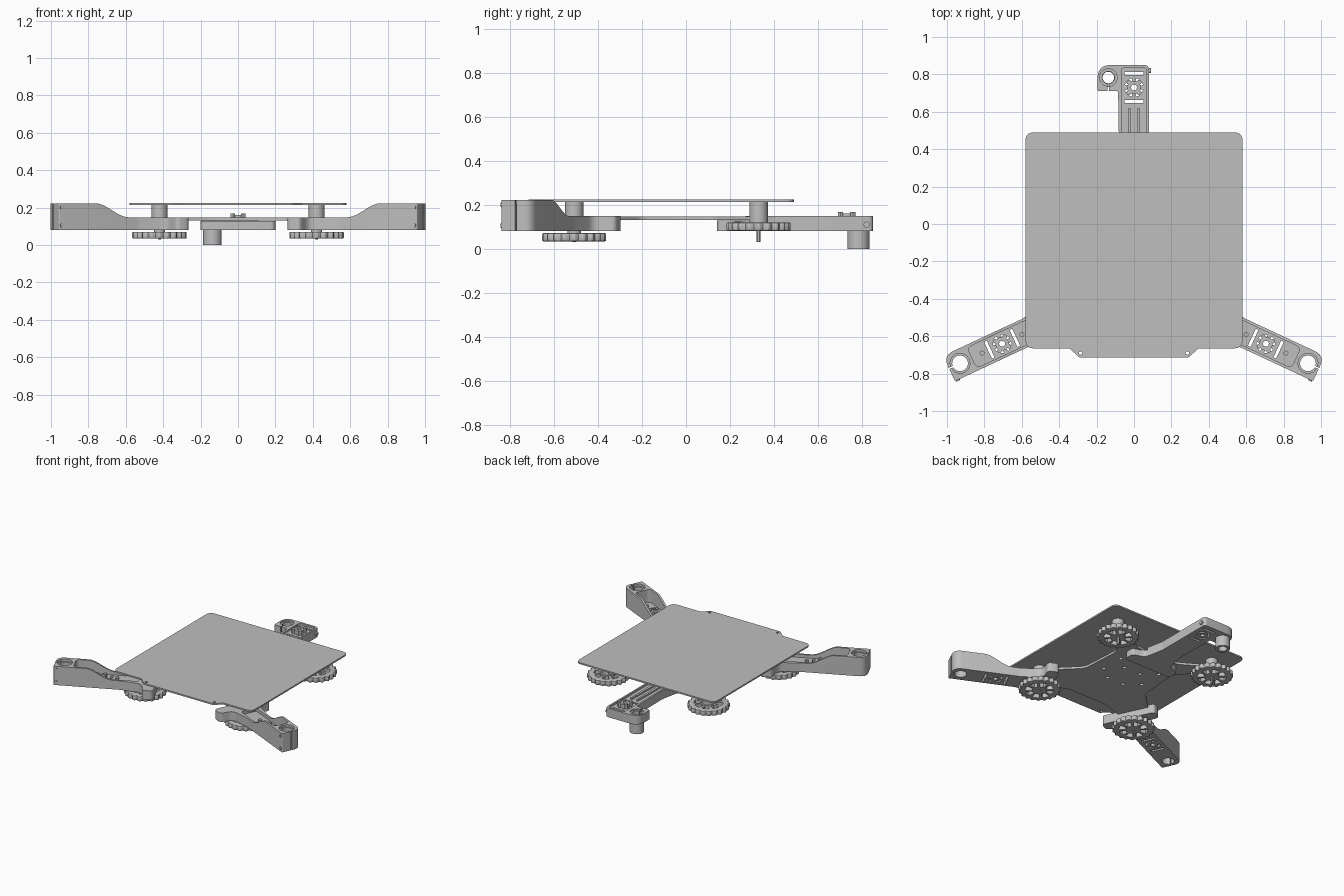
import bpy, bmesh, math
from mathutils import Matrix, Vector

if "Cube" in bpy.data.objects:
    bpy.data.objects.remove(bpy.data.objects["Cube"])

grey = bpy.data.materials.new("plain grey")
grey.use_nodes = True
COLOUR = (0.52, 0.52, 0.52, 1)
grey.diffuse_color = COLOUR
grey.node_tree.nodes["Principled BSDF"].inputs["Base Color"].default_value = COLOUR

IDENT = Matrix()
parts = []


def rounded(corners, steps=6):
    """Outline from (x, y, radius) corners, each corner softened."""
    out = []
    for i, (x, y, r) in enumerate(corners):
        p = Vector((x, y))
        a = (Vector(corners[i - 1][:2]) - p).normalized()
        b = (Vector(corners[(i + 1) % len(corners)][:2]) - p).normalized()
        t = r / math.tan(a.angle(b) / 2)
        for k in range(steps + 1):
            s = k / steps
            out.append(p + a * t * (1 - s) ** 2 + b * t * s ** 2)
    return out


def circle(r, n=32, x=0, y=0):
    return [(x + r * math.cos(math.tau * i / n), y + r * math.sin(math.tau * i / n)) for i in range(n)]


def box(x0, x1, y0, y1):
    return [(x0, y0), (x1, y0), (x1, y1), (x0, y1)]


def sector(r0, r1, a0, a1, n=8):
    angles = [a0 + (a1 - a0) * i / n for i in range(n + 1)]
    return ([(r1 * math.cos(a), r1 * math.sin(a)) for a in angles]
            + [(r0 * math.cos(a), r0 * math.sin(a)) for a in reversed(angles)])


def prism(name, outlines, z0, z1, frame=IDENT):
    """Extrude one or more outlines from z0 to z1 in the given frame."""
    bm = bmesh.new()
    for pts in outlines:
        low = [bm.verts.new((p[0], p[1], z0)) for p in pts]
        high = [bm.verts.new((p[0], p[1], z1)) for p in pts]
        bm.faces.new(low[::-1])
        bm.faces.new(high)
        for i in range(len(pts)):
            bm.faces.new((low[i - 1], low[i], high[i], high[i - 1]))
    bm.transform(frame)
    bmesh.ops.recalc_face_normals(bm, faces=bm.faces)
    mesh = bpy.data.meshes.new(name)
    bm.to_mesh(mesh)
    bm.free()
    mesh.materials.append(grey)
    obj = bpy.data.objects.new(name, mesh)
    bpy.context.collection.objects.link(obj)
    parts.append(obj)
    return obj


def bake(obj):
    """Apply modifiers, keeping the old mesh if nothing would remain."""
    bpy.context.view_layer.update()
    ev = obj.evaluated_get(bpy.context.evaluated_depsgraph_get())
    mesh = bpy.data.meshes.new_from_object(ev)
    obj.modifiers.clear()
    if len(mesh.polygons) > 0:
        obj.data = mesh


def cut(obj, outlines, z0, z1, frame=IDENT):
    cutter = prism("cutter", outlines, z0, z1, frame)
    mod = obj.modifiers.new("cut", "BOOLEAN")
    mod.operation, mod.solver, mod.object = "DIFFERENCE", "EXACT", cutter
    bake(obj)
    parts.remove(cutter)
    bpy.data.objects.remove(cutter)


def mirror(*objs):
    for obj in objs:
        obj.modifiers.new("mirror", "MIRROR").use_mirror_merge = False
        bake(obj)


def fan_openings():
    """Centre bore, ring of slots and two cross bars."""
    q = math.tau / 4
    return ([circle(.016, 16)] + [sector(.036, .05, i * q + .25, (i + 1) * q - .25) for i in range(4)]
            + [box(s * .075 - .008, s * .075 + .008, -.05, .05) for s in (-1, 1)])


def fan_hub(name, frame, z0, z1):
    hub = prism(name, [circle(.036)], z0, z1, frame)
    cut(hub, [circle(.016, 16)], z0 - .1, z1 + .1, frame)
    bolts = prism(name + "_bolts", [circle(.012, 12, s * .028, t * .028) for s in (-1, 1) for t in (-1, 1)],
                  z0, z1 + .008, frame)
    return hub, bolts


# Bed plate with front tab
bed = prism("bed_plate", [rounded([
    (-.58, .49, .045), (-.58, -.665, .045), (-.345, -.665, .01), (-.29, -.715, .015),
    (.29, -.715, .015), (.345, -.665, .01), (.58, -.665, .045), (.58, .49, .045)])], .213, .224)
cut(bed, [circle(.009, 16, s * .285, -.69) for s in (-1, 1)], .1, .3)

# Carriage plate with four tips
half = [(.06, .24, .03), (.18, .25, .08), (.38, .37, .03), (.46, .33, .03), (.25, .12, .1),
        (.27, -.2, .1), (.42, -.35, .04), (.46, -.54, .04), (.38, -.56, .03), (.15, -.49, .1)]
carriage = prism("carriage_plate", [rounded(half + [(-x, y, r) for x, y, r in reversed(half)])], .13, .147)
cut(carriage, [circle(.014, 16, s * x, y) for s in (-1, 1) for x, y in
               ((.07, -.02), (.07, -.2), (.17, -.12), (.17, .06))], .1, .2)

# Angled front arms: plan outline, then ramped top, pocket and bores
arm_frame = Matrix.Translation((.93, -.745, 0)) @ Matrix.Rotation(math.radians(-25), 4, "Z")
side = Matrix.Rotation(math.radians(90), 4, "X")
arm = prism("front_arm", [rounded([
    (.065, -.075, .008), (.065, .075, .06), (-.4, .075, .08), (-.56, .1, .06), (-.57, .2, .03), (-.65, .2, .03),
    (-.65, -.2, .03), (-.57, -.2, .03), (-.56, -.1, .06), (-.4, -.075, .08)])], .08, .222, arm_frame)
ramp = [(-.145 - .205 * i / 12, .186 + .038 * math.cos(math.pi * i / 12)) for i in range(13)]
cut(arm, [ramp + [(-.8, .148), (-.8, .3), (-.145, .3)]], -.4, .4, arm_frame @ side)
cut(arm, [rounded([(-.52, -.06, .01), (-.07, -.06, .03), (-.07, .06, .03), (-.52, .06, .01)])],
    .125, .3, arm_frame)
cut(arm, [circle(.042)], 0, .3, arm_frame)
cut(arm, [circle(.054, 12)], .205, .3, arm_frame)
cut(arm, [box(.03, .1, -.004, .004)], 0, .3, arm_frame)
front_fan = arm_frame @ Matrix.Translation((-.248, 0, 0))
cut(arm, fan_openings(), 0, .2, front_fan)
hub, bolts = fan_hub("front_fan_hub", front_fan, .12, .137)
screws = prism("front_arm_screws", [circle(.013, 12, u, 0) for u in (-.13, -.365)], .12, .14, arm_frame)
clamp = prism("clamp_screws", [circle(.011, 12, .048, z) for z in (.105, .2)], .07, .081, arm_frame @ side)
mirror(arm, hub, bolts, screws, clamp)

# Rear arm with side clamp
rear = prism("rear_arm", [rounded([
    (.08, .85, .025), (-.195, .85, .07), (-.195, .71, .012), (-.085, .71, .01), (-.08, .4, .08), (-.11, .25, .06),
    (-.2, .22, .03), (-.2, .14, .03), (.2, .14, .03), (.2, .22, .03), (.11, .25, .06), (.08, .4, .08)])],
    .08, .148)
cut(rear, [box(-.3, .3, .1, .27)], .129, .2)
cut(rear, [rounded([(-.068, .3, .01), (.068, .3, .01), (.068, .835, .02), (-.068, .835, .02)])], .135, .2)
cut(rear, [circle(.033, 32, -.137, .783)], 0, .3)
cut(rear, [box(-.141, -.133, .68, .77)], 0, .3)
cut(rear, [circle(.048, 12, -.137, .783)], .138, .2)
rear_fan = Matrix.Translation((0, .73, 0)) @ Matrix.Rotation(math.radians(90), 4, "Z")
cut(rear, fan_openings(), 0, .2, rear_fan)
fan_hub("rear_fan_hub", rear_fan, .13, .16)
prism("rear_arm_ribs", [[(s * .012, .32), (s * .035, .32), (s * .03, .62), (s * .018, .62)] for s in (-1, 1)],
      .13, .147)
prism("rear_arm_screw", [circle(.014, 12, .82, .11)], .07, .09, Matrix.Rotation(math.radians(90), 4, "Z") @ side)
tube = prism("rear_bearing_tube", [circle(.05, 32, -.137, .783)], 0, .085)
cut(tube, [circle(.031, 32, -.137, .783)], -.1, .2)

# Levelling wheels, stems and bed posts
TEETH = 20
for end, y, z in (("front", -.508, .034), ("rear", .33, .082)):
    frame = Matrix.Translation((.42, y, 0))
    rim = [((.14 + .007 * math.cos(TEETH * a)) * math.cos(a), (.14 + .007 * math.cos(TEETH * a)) * math.sin(a))
           for a in (math.tau * i / (TEETH * 6) for i in range(TEETH * 6))]
    wheel = prism(end + "_wheel", [rim], z, z + .037, frame)
    mod = wheel.modifiers.new("bevel", "BEVEL")
    mod.width, mod.segments, mod.angle_limit = .006, 2, math.radians(50)
    bake(wheel)
    for z0, z1 in ((z - .1, z + .01), (z + .027, z + .1)):
        cut(wheel, [sector(.045, .112, 0, math.pi, 24), sector(.045, .112, math.pi, math.tau, 24)], z0, z1, frame)
    step = math.tau / 8
    cut(wheel, [sector(.052, .1, i * step + .13, (i + 1) * step - .13) for i in range(8)], z - .1, z + .1, frame)
    stem = prism(end + "_stem", [circle(.009, 12)], .03, .2, frame)
    post = prism(end + "_post", [circle(.042)], .118 if end == "rear" else .145, .214, frame)
    collar = prism(end + "_collar", [circle(.03, 24)], z + .03, .135, frame)
    mirror(wheel, stem, post, collar)

# Smooth curved walls, keep edges crisp
bpy.ops.object.select_all(action="DESELECT")
for obj in parts:
    obj.select_set(True)
bpy.context.view_layer.objects.active = parts[0]
bpy.ops.object.shade_smooth_by_angle(angle=math.radians(30))
